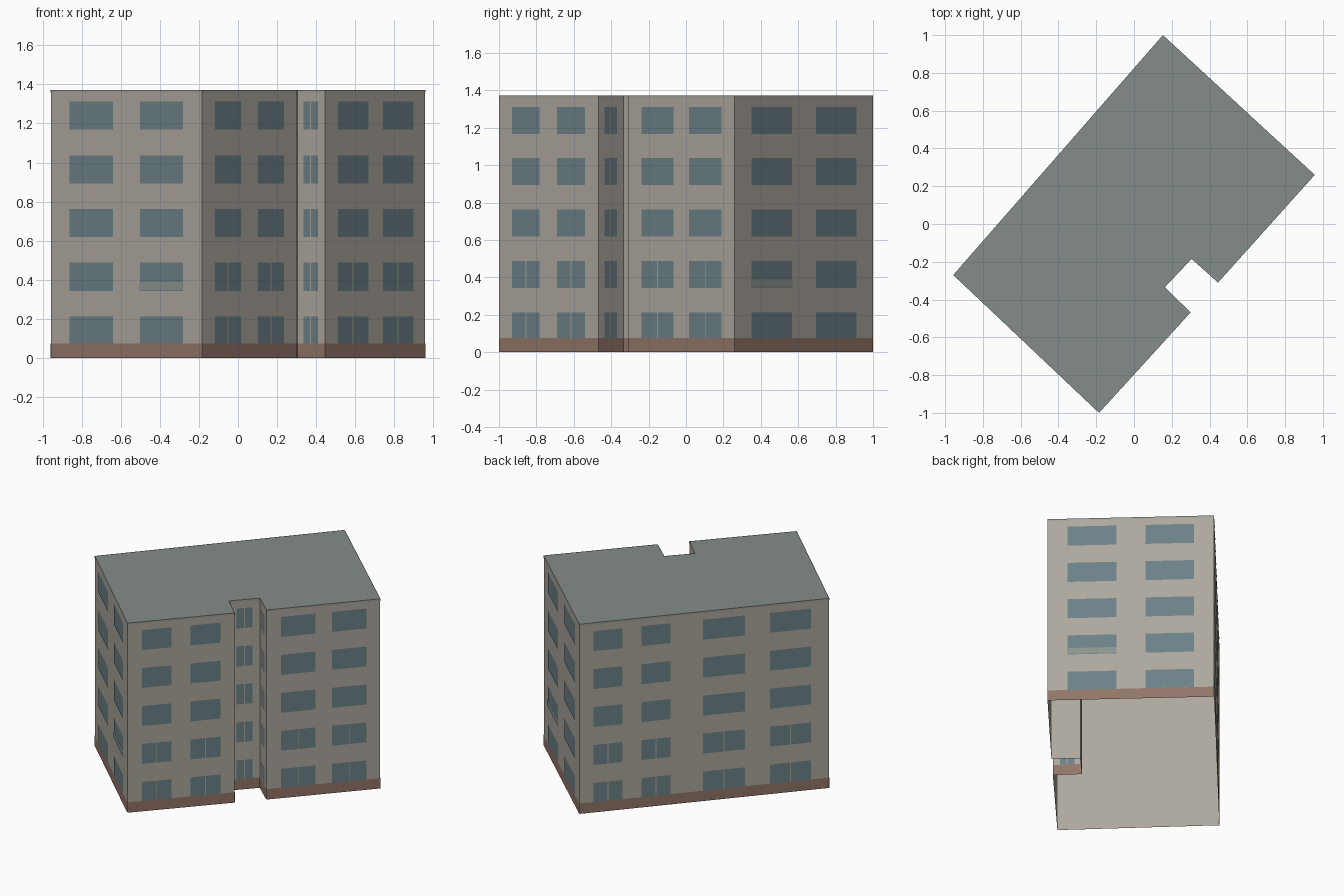
import bpy, bmesh
from mathutils import Vector

if "Cube" in bpy.data.objects:
    bpy.data.objects.remove(bpy.data.objects["Cube"])

# Building footprint, counter-clockwise, with a notch on the right side
PLAN = [Vector(p) for p in [(-.957, -.27), (-.185, -1), (.30, -.468), (.163, -.335),
                            (.305, -.185), (.445, -.31), (.957, .26), (.153, 1)]]
N = len(PLAN)
BASE, EAVE, TOP = .075, 1.358, 1.372


def material(name, color):
    m = bpy.data.materials.new(name)
    m.diffuse_color = (*color, 1)
    m.use_nodes = True
    m.node_tree.nodes["Principled BSDF"].inputs["Base Color"].default_value = m.diffuse_color
    return m


WALL = material("wall_render", (.42, .39, .343))
BRICK = material("brick", (.29, .18, .14))
ROOF = material("roof_grey", (.23, .262, .247))
TRIM = material("trim_grey", (.36, .36, .32))
PARAPET = material("parapet_grey", (.27, .30, .28))
GLASS = material("glass", (.15, .22, .245))


def make_object(name, bm, mat):
    mesh = bpy.data.meshes.new(name)
    bm.to_mesh(mesh)
    bm.free()
    mesh.materials.append(mat)
    obj = bpy.data.objects.new(name, mesh)
    bpy.context.collection.objects.link(obj)
    return obj


def wall_point(wall, t, z, out):
    a, b = PLAN[wall], PLAN[(wall + 1) % N]
    d = (b - a).normalized()
    p = a.lerp(b, t) + Vector((d.y, -d.x)) * out
    return (p.x, p.y, z)


def panel(bm, wall, t0, t1, z0, z1, out):
    bm.faces.new([bm.verts.new(wall_point(wall, t, z, out))
                  for t, z in ((t0, z0), (t1, z0), (t1, z1), (t0, z1))])


# Wall shell, open underneath, closed by a flat roof
bm = bmesh.new()
low = [bm.verts.new((p.x, p.y, 0)) for p in PLAN]
high = [bm.verts.new((p.x, p.y, TOP)) for p in PLAN]
for i in range(N):
    j = (i + 1) % N
    bm.faces.new((low[i], low[j], high[j], high[i]))
roof = bm.faces.new(high)
shell = make_object("walls_and_roof", bm, WALL)
shell.data.materials.append(ROOF)
shell.data.polygons[N].material_index = 1

# Facing bands: brick plinth below, thin roof trim above
for name, z0, z1, mat in (("brick_base", 0, BASE, BRICK), ("roof_trim", EAVE, TOP, TRIM)):
    bm = bmesh.new()
    for wall in range(N):
        panel(bm, wall, 0, 1, z0, z1, .0015)
    make_object(name, bm, mat)

# Windows: (wall name, spans along the wall, number of lower floors with split panes)
WINDOWS = [
    ("front_end", [(.123, .413), (.592, .877)], 0),
    ("front_wing", [(.134, .412), (.588, .866)], 2),
    ("notch_left", [(.23, .74)], 5),
    ("notch_back", [(.24, .76)], 5),
    ("notch_right", [(.22, .75)], 5),
    ("rear_wing", [(.127, .43), (.575, .88)], 2),
    ("rear_end", [(.12, .413), (.587, .88)], 0),
    ("long_side", [(.056, .173), (.249, .365), (.494, .663), (.763, .928)], 2),
]
for wall, (name, spans, split) in enumerate(WINDOWS):
    bm = bmesh.new()
    length = (PLAN[(wall + 1) % N] - PLAN[wall]).length
    for floor in range(5):
        z1 = .213 + .2747 * floor
        z0 = max(z1 - .144, BASE)
        for t0, t1 in spans:
            if floor < split:
                mid, gap = (t0 + t1) / 2, .003 / length
                panel(bm, wall, t0, mid - gap, z0, z1, .002)
                panel(bm, wall, mid + gap, t1, z0, z1, .002)
            else:
                panel(bm, wall, t0, t1, z0, z1, .002)
    make_object(name + "_windows", bm, GLASS)

# Thin parapet panel in front of one second-floor window on each end wall
for wall, t0, t1 in ((0, .587, .877), (6, .115, .413)):
    bm = bmesh.new()
    panel(bm, wall, t0, t1, .347, .39, .005)
    make_object(WINDOWS[wall][0] + "_parapet", bm, PARAPET)
